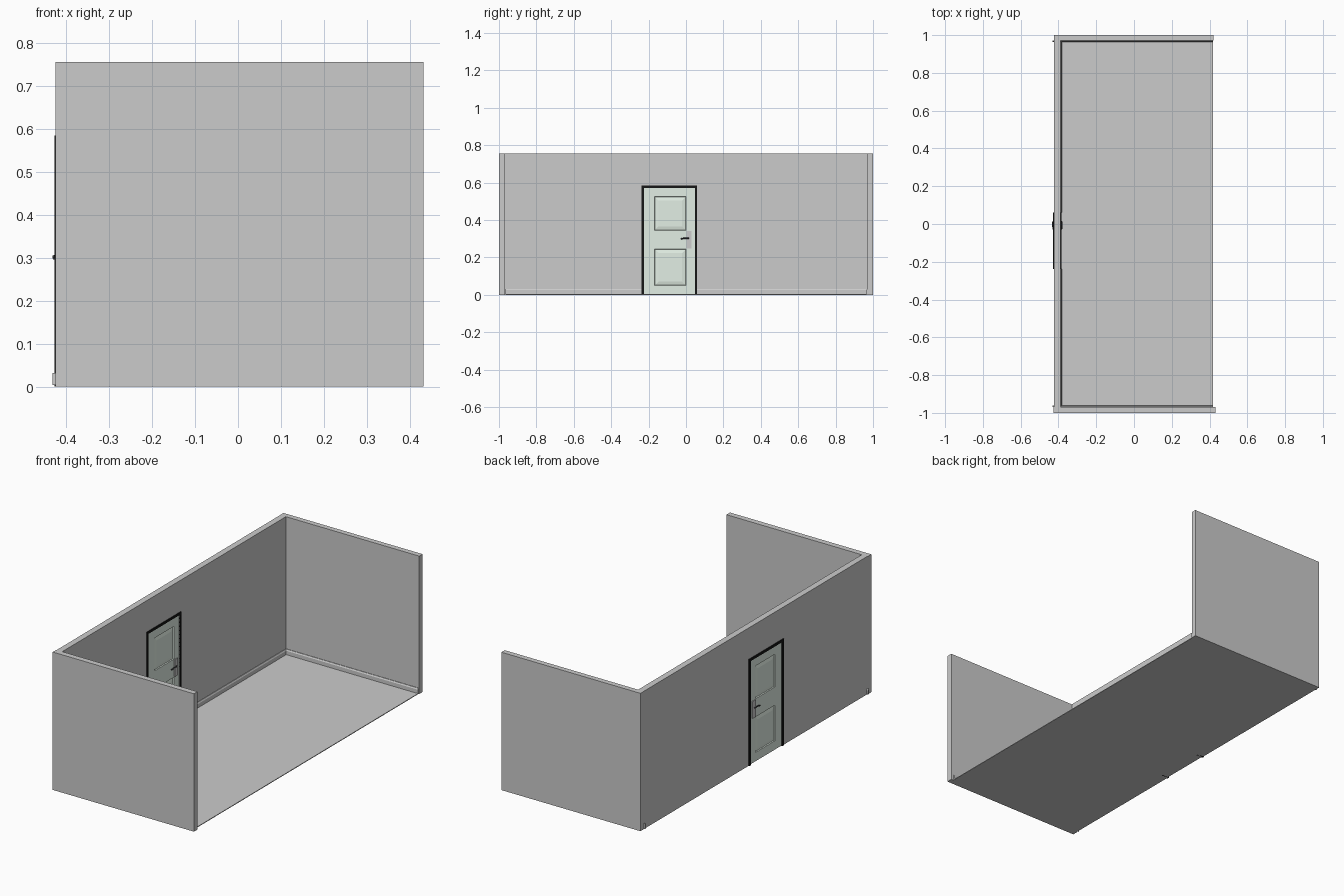
import bpy, bmesh
from mathutils import Vector

if "Cube" in bpy.data.objects:
    bpy.data.objects.remove(bpy.data.objects["Cube"])


def material(name, rgb):
    m = bpy.data.materials.new(name)
    m.diffuse_color = (*rgb, 1)
    m.use_nodes = True
    m.node_tree.nodes["Principled BSDF"].inputs["Base Color"].default_value = m.diffuse_color
    return m


BLACK = material("black_trim", (0.008, 0.008, 0.008))
PALE = material("pale_door", (0.76, 0.86, 0.78))
DARK = material("dark_metal", (0.06, 0.06, 0.065))


def finish(name, bm, mat=None):
    bmesh.ops.recalc_face_normals(bm, faces=bm.faces[:])
    me = bpy.data.meshes.new(name)
    bm.to_mesh(me)
    bm.free()
    ob = bpy.data.objects.new(name, me)
    bpy.context.collection.objects.link(ob)
    if mat:
        me.materials.append(mat)
    return ob


def extrude(name, points, vec, mat=None):
    """Close a 3D outline and extrude it along vec."""
    bm = bmesh.new()
    f = bm.faces.new([bm.verts.new(p) for p in points])
    r = bmesh.ops.extrude_face_region(bm, geom=[f])
    vs = [v for v in r["geom"] if isinstance(v, bmesh.types.BMVert)]
    bmesh.ops.translate(bm, verts=vs, vec=Vector(vec))
    return finish(name, bm, mat)


def box(name, x, y, z, mat=None):
    pts = [(x[0], y[0], z[0]), (x[1], y[0], z[0]), (x[1], y[1], z[0]), (x[0], y[1], z[0])]
    return extrude(name, pts, (0, 0, z[1] - z[0]), mat)


H = 0.757
OUT, INN = -0.423, -0.389          # faces of the door wall
DY0, DY1, DZ = -0.225, 0.047, 0.572  # door opening

# Floor and end walls
box("floor", (-0.42, 0.418), (-0.985, 0.985), (0.0, 0.004))
box("front_wall", (-0.4255, 0.4325), (-1.0, -0.969), (0, H))
box("back_wall", (-0.4235, 0.421), (0.971, 1.0), (0, H))

# Door wall with opening
outline = [(-0.969, 0), (DY0, 0), (DY0, DZ), (DY1, DZ), (DY1, 0), (0.971, 0), (0.971, H), (-0.969, H)]
extrude("door_wall", [(OUT, y, z) for y, z in outline], (INN - OUT, 0, 0))

# Skirting boards: depth/height profile with chamfered top
PROFILE = [(0, 0.004), (0.007, 0.004), (0.007, 0.025), (0.003, 0.032), (0, 0.032)]
for i, (a, b) in enumerate([(-0.965, DY0 - 0.013), (DY1 + 0.013, 0.967)]):
    extrude(f"side_skirting_{i}", [(INN + d, a, z) for d, z in PROFILE], (0, b - a, 0))
for name, y, s in [("front_skirting", -0.969, 1), ("back_skirting", 0.971, -1)]:
    extrude(name, [(-0.4325, y + s * d, z) for d, z in PROFILE], (0.85, 0, 0))

# Door frame
w = 0.013
frame = [(DY0 - w, 0), (DY0, 0), (DY0, DZ), (DY1, DZ), (DY1, 0), (DY1 + w, 0), (DY1 + w, DZ + w), (DY0 - w, DZ + w)]
extrude("door_frame", [(-0.428, y, z) for y, z in frame], (0.043, 0, 0), BLACK)

# Door leaf: grid of faces, thickened, with two fielded panels per side
ys = [DY0, -0.168, 0.0, DY1]
zs = [0.004, 0.05, 0.245, 0.345, 0.525, DZ]
X0, X1 = -0.422, -0.390
bm = bmesh.new()
g = [[bm.verts.new((X0, y, z)) for z in zs] for y in ys]
for i in range(3):
    for j in range(5):
        bm.faces.new((g[i][j], g[i + 1][j], g[i + 1][j + 1], g[i][j + 1]))
r = bmesh.ops.extrude_face_region(bm, geom=bm.faces[:])
bmesh.ops.translate(bm, verts=[v for v in r["geom"] if isinstance(v, bmesh.types.BMVert)], vec=(X1 - X0, 0, 0))
bmesh.ops.recalc_face_normals(bm, faces=bm.faces[:])
panels = []
for f in bm.faces:
    c = f.calc_center_median()
    if abs(f.normal.x) > 0.9 and ys[1] < c.y < ys[2] and (zs[1] < c.z < zs[2] or zs[3] < c.z < zs[4]):
        panels.append(f)
bmesh.ops.inset_individual(bm, faces=panels, thickness=0.003, depth=-0.005)
bmesh.ops.inset_individual(bm, faces=panels, thickness=0.026, depth=0.004)
finish("door_leaf", bm, PALE)

# Handles on both faces: plate and bent lever
for side, x, s in [("outer", X0, -1), ("inner", X1, 1)]:
    a, b = sorted((x - s * 0.001, x + s * 0.004))
    box(f"{side}_handle_plate", (a, b), (0.003, 0.030), (0.248, 0.342))
    cu = bpy.data.curves.new(f"{side}_handle_lever", "CURVE")
    cu.dimensions = "3D"
    cu.bevel_depth = 0.0035
    cu.bevel_resolution = 2
    cu.use_fill_caps = True
    sp = cu.splines.new("POLY")
    path = [(0, 0.014, 0.303), (0.0055, 0.014, 0.303), (0.0075, 0.010, 0.303),
            (0.0075, -0.012, 0.303), (0.0065, -0.028, 0.299)]
    sp.points.add(len(path) - 1)
    for p, (d, y, z) in zip(sp.points, path):
        p.co = (x + s * d, y, z, 1)
    cu.materials.append(DARK)
    ob = bpy.data.objects.new(f"{side}_handle_lever", cu)
    bpy.context.collection.objects.link(ob)
